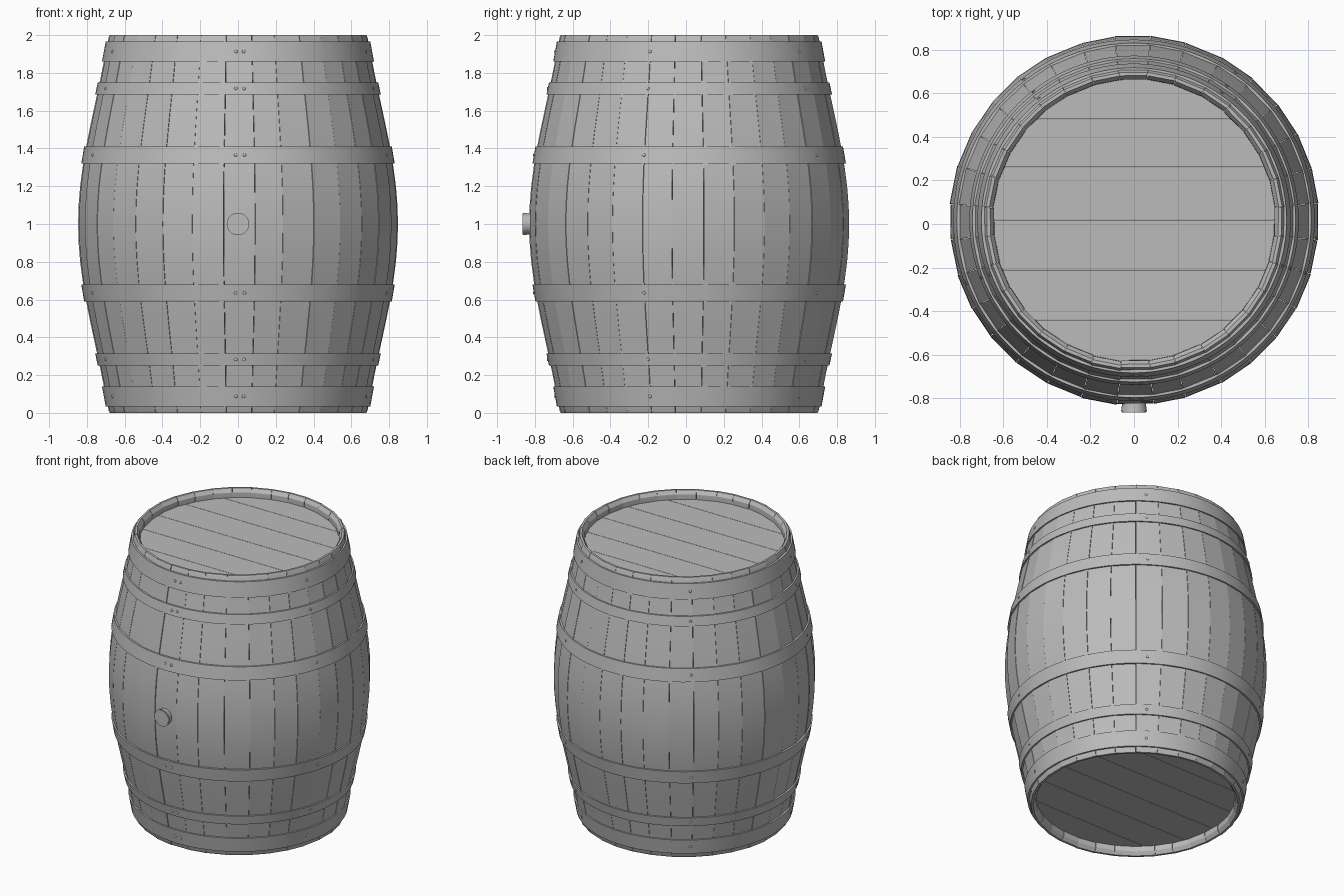
import bpy, bmesh, math, random
from mathutils import Matrix, Vector

random.seed(4)
cube = bpy.data.objects.get("Cube")
if cube:
    bpy.data.objects.remove(cube)

CY = 0.017          # barrel axis, the bung sticks out to the front
STAVES = 32
HEAD_R = 0.655

grey = bpy.data.materials.new("plain_grey")
grey.use_nodes = True
GREY = (0.5, 0.5, 0.5, 1)
grey.diffuse_color = GREY
grey.node_tree.nodes["Principled BSDF"].inputs["Base Color"].default_value = GREY


def finish(bm, name, smooth=None):
    bmesh.ops.recalc_face_normals(bm, faces=bm.faces)
    mesh = bpy.data.meshes.new(name)
    bm.to_mesh(mesh)
    bm.free()
    mesh.materials.append(grey)
    ob = bpy.data.objects.new(name, mesh)
    bpy.context.collection.objects.link(ob)
    ob.location.y = CY
    if smooth:
        bpy.ops.object.select_all(action='DESELECT')
        ob.select_set(True)
        bpy.context.view_layer.objects.active = ob
        bpy.ops.object.shade_smooth_by_angle(angle=math.radians(smooth))
    return ob


def belly(z):
    """Outer radius of the barrel at height z."""
    t = abs(z - 1)
    return 0.686 + 0.081 * ((1 - t * t) + math.cos(math.pi * t / 2) ** 2)


def polar(r, a, z):
    return Vector((r * math.cos(a), r * math.sin(a), z))


def lathe(bm, loop, steps):
    """Sweep a closed (radius, z) loop around the axis."""
    rings = [[bm.verts.new(polar(r, math.tau * i / steps, z)) for r, z in loop]
             for i in range(steps)]
    n = len(loop)
    for i in range(steps):
        a, b = rings[i], rings[(i + 1) % steps]
        for j in range(n):
            k = (j + 1) % n
            bm.faces.new((a[j], b[j], b[k], a[k]))


# Staves: bowed planks with a chamfered inner lip at both ends
outer = [(belly(i / 10), i / 10) for i in range(21)]
outer = [(outer[0][0] - 0.006, 0), (outer[0][0], 0.012)] + outer[1:-1]
outer += [(outer[1][0], 1.988), (outer[0][0], 2)]
inner = [(0.665, 2), (0.648, 1.975), (0.645, 1.9)]
inner += [(belly(z) - 0.06, z) for z in (1.7, 1.35, 1, 0.65, 0.3)]
inner += [(0.645, 0.1), (0.648, 0.025), (0.665, 0)]
section = outer + inner

edges = [math.tau * (i + 0.5 + random.uniform(-0.06, 0.06)) / STAVES
         for i in range(STAVES)]
bm = bmesh.new()
for i in range(STAVES):
    a0 = edges[i] + 0.0012
    a1 = edges[(i + 1) % STAVES] - 0.0012
    if a1 < a0:
        a1 += math.tau
    lift = random.uniform(-0.002, 0.003)
    sides = [[bm.verts.new(polar(r + lift, a, z)) for r, z in section]
             for a in (a0, a1)]
    n = len(section)
    for j in range(n):
        k = (j + 1) % n
        bm.faces.new((sides[0][j], sides[1][j], sides[1][k], sides[0][k]))
    # Side walls as quads and triangles between outer and inner profile
    for side in sides:
        bmesh.ops.triangulate(bm, faces=[bm.faces.new(side)])
finish(bm, "staves", 30)

# Hoops, mirrored about the middle height
bands = [("end", 0.035, 0.14), ("quarter", 0.25, 0.315), ("bilge", 0.59, 0.68)]
rivets = bmesh.new()
for name, low, high in bands:
    for top in (False, True):
        z0, z1 = (2 - high, 2 - low) if top else (low, high)
        r0, r1 = belly(z0) + 0.009, belly(z1) + 0.009
        bm = bmesh.new()
        lathe(bm, [(r0, z0), (r1, z1), (r1 - 0.025, z1), (r0 - 0.025, z0)], 96)
        finish(bm, ("upper_" if top else "lower_") + name + "_hoop", 30)
        # Five rivet places, with a pair at the front overlap
        zm = (z0 + z1) / 2
        for deg in [-90.9, -87.6] + [-89.5 + 72.5 * k for k in range(1, 5)]:
            a = math.radians(deg)
            place = (Matrix.Translation(polar((r0 + r1) / 2, a, zm))
                     @ Matrix.Rotation(a, 4, 'Z') @ Matrix.Diagonal((0.5, 1, 1, 1)))
            bmesh.ops.create_uvsphere(rivets, u_segments=10, v_segments=6,
                                      radius=0.009, matrix=place)
finish(rivets, "rivets", 60)

# Heads: six planks cut from a disc, recessed inside the rim
cuts = [-HEAD_R, -0.457, -0.227, 0.003, 0.243, 0.463, HEAD_R]
for name, z0, z1 in (("bottom_head", 0.06, 0.09), ("top_head", 1.91, 1.94)):
    bm = bmesh.new()
    for y0, y1 in zip(cuts, cuts[1:]):
        a0, a1 = [math.asin(max(-1, min(1, y / HEAD_R)))
                  for y in (y0 + 0.0012, y1 - 0.0012)]
        arc = [a0 + (a1 - a0) * i / 10 for i in range(11)]
        arc += [math.pi - a for a in reversed(arc)]
        face = bm.faces.new([bm.verts.new(polar(HEAD_R, a, z0)) for a in arc])
        ext = bmesh.ops.extrude_face_region(bm, geom=[face], use_keep_orig=True)
        bmesh.ops.translate(bm, vec=(0, 0, z1 - z0), verts=[
            v for v in ext["geom"] if isinstance(v, bmesh.types.BMVert)])
    finish(bm, name)

# Bung: tapered plug, wide end outwards
bm = bmesh.new()
place = Matrix.Translation((0, -0.847, 1)) @ Matrix.Rotation(math.pi / 2, 4, 'X')
bmesh.ops.create_cone(bm, cap_ends=True, segments=32, radius1=0.05, radius2=0.06,
                      depth=0.07, matrix=place)
rim = [e for e in bm.edges if all(v.co.y < -0.87 for v in e.verts)]
bmesh.ops.bevel(bm, geom=rim, offset=0.004, segments=2, affect='EDGES')
finish(bm, "bung", 40)
